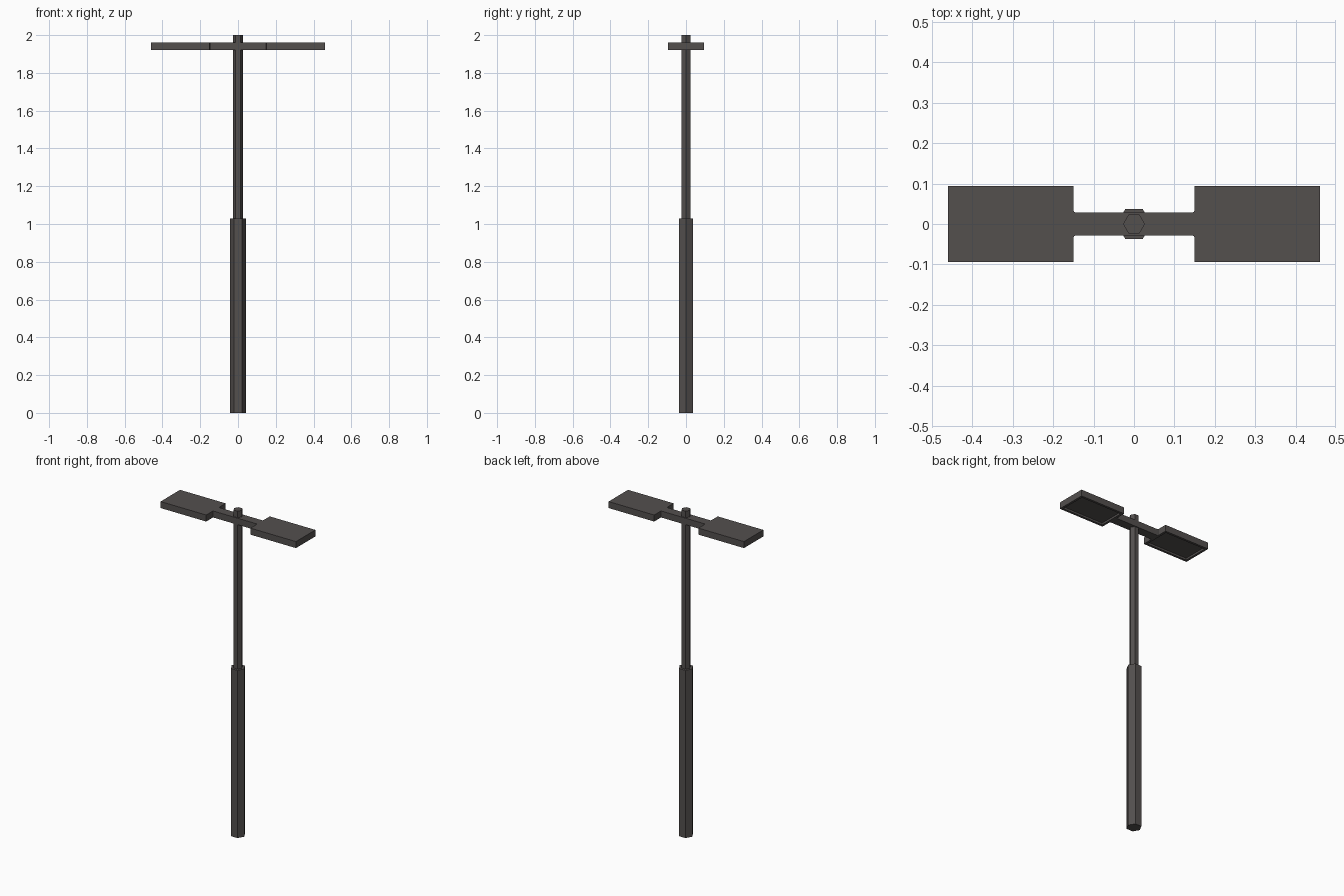
import bpy, bmesh, math

if "Cube" in bpy.data.objects:
    bpy.data.objects.remove(bpy.data.objects["Cube"])

metal = bpy.data.materials.new("dark_grey_metal")
metal.diffuse_color = (0.087, 0.079, 0.076, 1)
metal.use_nodes = True
metal.node_tree.nodes["Principled BSDF"].inputs["Base Color"].default_value = metal.diffuse_color

Z0, Z1 = 1.92, 1.96  # underside and top of the lamp arm


def finish(bm, name):
    bmesh.ops.recalc_face_normals(bm, faces=bm.faces)
    me = bpy.data.meshes.new(name)
    bm.to_mesh(me)
    bm.free()
    me.materials.append(metal)
    ob = bpy.data.objects.new(name, me)
    bpy.context.collection.objects.link(ob)
    return ob


def prism(outline, z0, z1):
    """Extrude a closed xy outline from z0 to z1."""
    bm = bmesh.new()
    face = bm.faces.new([bm.verts.new((x, y, z0)) for x, y in outline])
    ext = bmesh.ops.extrude_face_region(bm, geom=[face], use_keep_orig=True)
    top = [v for v in ext["geom"] if isinstance(v, bmesh.types.BMVert)]
    bmesh.ops.translate(bm, verts=top, vec=(0, 0, z1 - z0))
    bmesh.ops.recalc_face_normals(bm, faces=bm.faces)
    return bm


def hexagon(r):
    return [(r * math.cos(i * math.pi / 3), r * math.sin(i * math.pi / 3)) for i in range(6)]


# Two-stage hexagonal pole
finish(prism(hexagon(0.043), 0, 1.03), "lower_pole")
finish(prism(hexagon(0.027), 1.03, 2.0), "upper_pole")

# Cross arm, flaring slightly where it meets the lamp heads
quarter = [(0.15, 0.034), (0.148, 0.030), (0.144, 0.028)]
half = quarter + [(-x, y) for x, y in reversed(quarter)]
arm = half + [(-x, -y) for x, y in half]
finish(prism(arm, Z0, Z1), "cross_arm")

# Lamp heads with a recessed panel underneath
for side, name in ((-1, "left_lamp_head"), (1, "right_lamp_head")):
    a, b, w = side * 0.15, side * 0.46, 0.094
    bm = prism([(a, -w), (b, -w), (b, w), (a, w)], Z0, Z1)
    under = min(bm.faces, key=lambda f: f.calc_center_median().z)
    bmesh.ops.inset_region(bm, faces=[under], thickness=0.02)
    ext = bmesh.ops.extrude_face_region(bm, geom=[under])
    bmesh.ops.translate(bm, vec=(0, 0, 0.012),
                        verts=[v for v in ext["geom"] if isinstance(v, bmesh.types.BMVert)])
    if under.is_valid:  # drop the cap left at the mouth of the recess
        if abs(under.calc_center_median().z - Z0) < 1e-4:
            bmesh.ops.delete(bm, geom=[under], context="FACES_ONLY")
    finish(bm, name)
